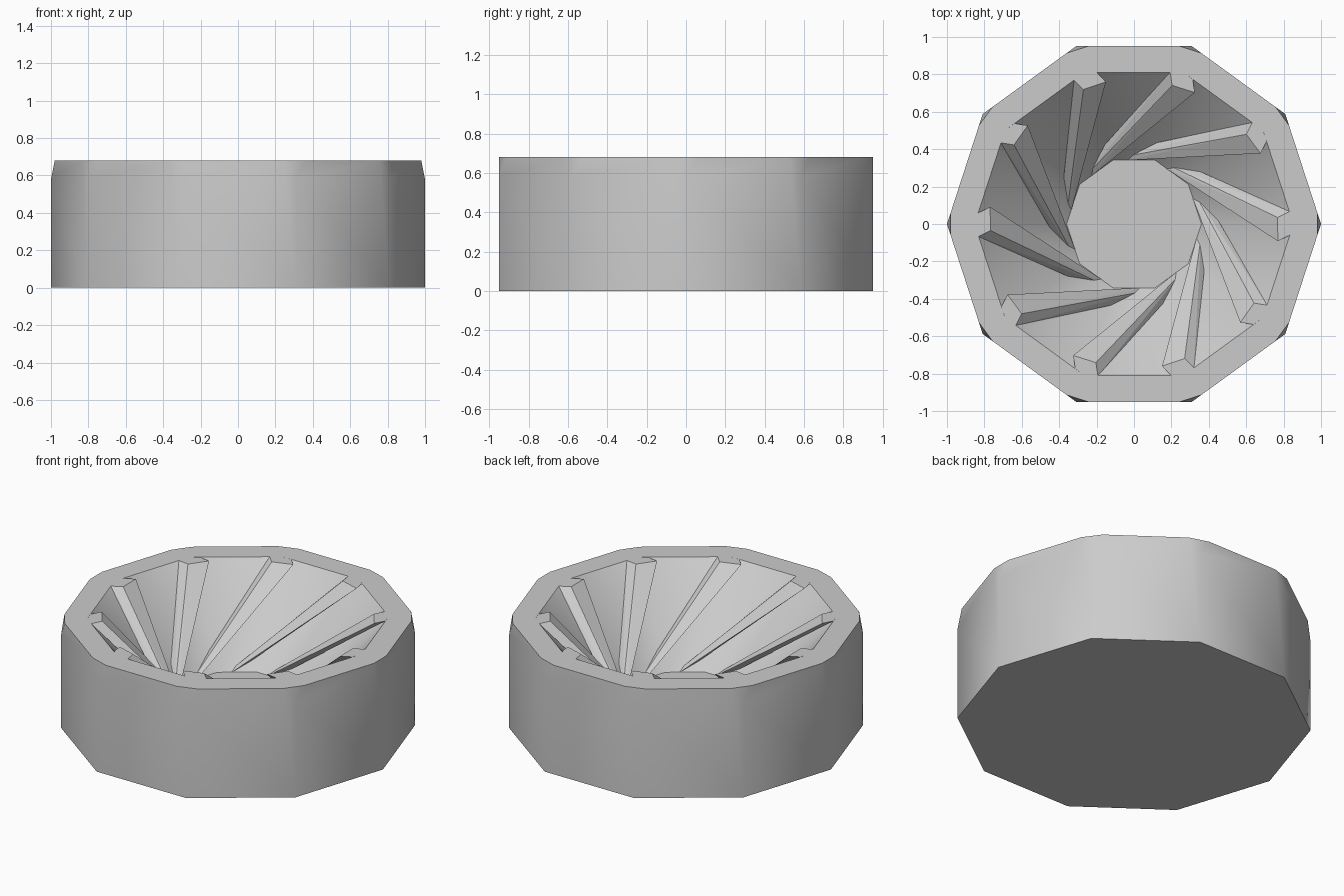
import bpy, bmesh
from math import radians, sin, cos
from mathutils import Vector, Matrix

if "Cube" in bpy.data.objects:
    bpy.data.objects.remove(bpy.data.objects["Cube"])

N, H = 10, 0.68
FLOOR = 0.18
STEP = radians(360 / N)


def ring(r, z):
    return [Vector((r * cos(i * STEP), r * sin(i * STEP), z)) for i in range(N)]


def finish(name, bm):
    bmesh.ops.recalc_face_normals(bm, faces=bm.faces)
    me = bpy.data.meshes.new(name)
    bm.to_mesh(me)
    bm.free()
    ob = bpy.data.objects.new(name, me)
    bpy.context.collection.objects.link(ob)
    return ob


# Ten-sided body with clipped upper corners and a funnel recess
bm = bmesh.new()
new = bm.verts.new
top = ring(1.0, H)
base = [new(p) for p in ring(1.0, 0)]
corner = [new(p) for p in ring(1.0, 0.58)]
fwd = [new(top[i].lerp(top[(i + 1) % N], 0.105)) for i in range(N)]
back = [new(top[i].lerp(top[i - 1], 0.105)) for i in range(N)]
rim = [new(p) for p in ring(0.8523, H)]
floor = [new(p) for p in ring(0.36, FLOOR)]
for i in range(N):
    j = (i + 1) % N
    bm.faces.new((base[i], base[j], corner[j], back[j], fwd[i], corner[i]))
    bm.faces.new((corner[i], fwd[i], back[i]))
    bm.faces.new((fwd[i], back[j], rim[j], rim[i]))
    bm.faces.new((back[i], fwd[i], rim[i]))
    bm.faces.new((rim[i], rim[j], floor[j], floor[i]))
bm.faces.new(base)
bm.faces.new(floor)
body = finish("funnel_body", bm)
bpy.context.view_layer.objects.active = body
body.select_set(True)
bpy.ops.object.shade_smooth_by_angle(angle=radians(40))
body.select_set(False)

# Swirling ridges tapering from the rim corners to the floor
upper = [(.193, .811), (.204, .741), (.325, .703), (.314, .773), (.2634, .8106)]
lower = [(-.25, .32), (-.255, .26), (-.235, .25), (-.225, .32)]
bm = bmesh.new()
for i in range(N):
    rot = Matrix.Rotation(i * STEP, 3, 'Z')
    pts = [Vector((x, y, H)) for x, y in upper]
    pts += [Vector((x, y, FLOOR - 0.01)) for x, y in lower]
    part = bmesh.new()
    for p in pts:
        part.verts.new(rot @ p)
    bmesh.ops.convex_hull(part, input=part.verts)
    tmp = bpy.data.meshes.new("tmp")
    part.to_mesh(tmp)
    part.free()
    bm.from_mesh(tmp)
    bpy.data.meshes.remove(tmp)
finish("swirl_ridges", bm)
